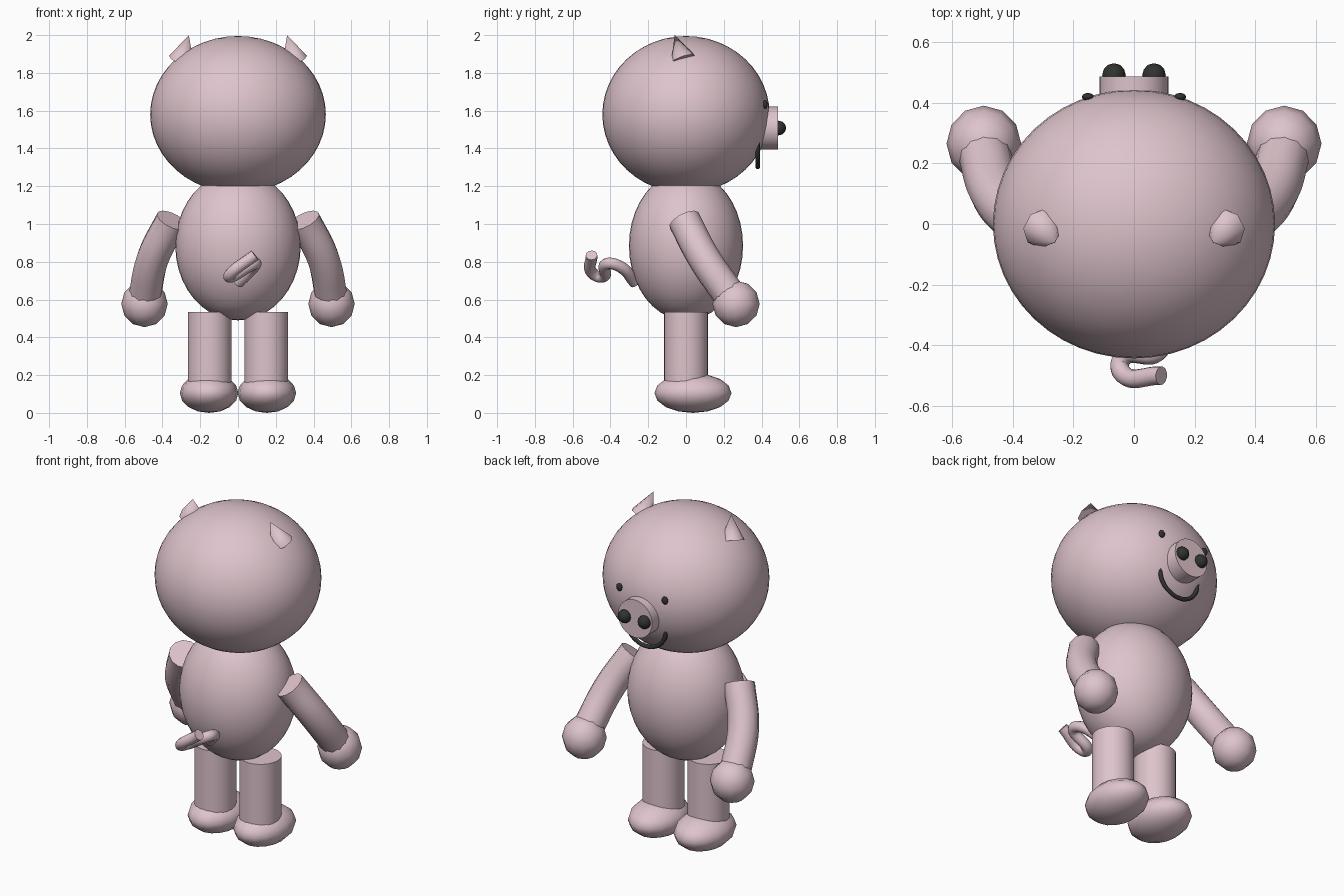
import bpy
import math
from mathutils import Vector

cube = bpy.data.objects.get("Cube")
if cube:
    bpy.data.objects.remove(cube, do_unlink=True)


def make_material(name, rgb):
    mat = bpy.data.materials.new(name)
    mat.use_nodes = True
    mat.diffuse_color = (*rgb, 1)
    mat.node_tree.nodes["Principled BSDF"].inputs["Base Color"].default_value = (*rgb, 1)
    return mat


pink = make_material("soft_pink", (0.73, 0.55, 0.60))
dark = make_material("charcoal", (0.03, 0.033, 0.03))


def smooth(obj, angle=50):
    bpy.ops.object.select_all(action="DESELECT")
    obj.select_set(True)
    bpy.context.view_layer.objects.active = obj
    bpy.ops.object.shade_smooth_by_angle(angle=math.radians(angle))


def finish(name, mat, scale=(1, 1, 1)):
    obj = bpy.context.object
    obj.name = name
    obj.scale = scale
    obj.data.materials.append(mat)
    smooth(obj)
    return obj


def ball(name, center, radii, mat=pink, segments=32):
    bpy.ops.mesh.primitive_uv_sphere_add(segments=segments, ring_count=segments // 2,
                                         radius=1, location=center)
    return finish(name, mat, radii)


def cone(name, start, end, r1, r2, sides=32):
    start, end = Vector(start), Vector(end)
    axis = end - start
    bpy.ops.mesh.primitive_cone_add(vertices=sides, radius1=r1, radius2=r2,
                                    depth=axis.length, location=(start + end) / 2,
                                    rotation=axis.to_track_quat("Z", "Y").to_euler())
    return finish(name, pink)


def tube(name, points, radius, mat=pink):
    """Bent round tube whose flat end caps are dark."""
    curve = bpy.data.curves.new(name, "CURVE")
    curve.dimensions = "3D"
    curve.bevel_depth = radius
    curve.bevel_resolution = 4
    curve.use_fill_caps = True
    spline = curve.splines.new("BEZIER")
    spline.bezier_points.add(len(points) - 1)
    for knot, co in zip(spline.bezier_points, points):
        knot.co = co
        knot.handle_left_type = knot.handle_right_type = "AUTO"
    helper = bpy.data.objects.new(name + "_path", curve)
    bpy.context.collection.objects.link(helper)
    graph = bpy.context.evaluated_depsgraph_get()
    mesh = bpy.data.meshes.new_from_object(helper.evaluated_get(graph))
    bpy.data.objects.remove(helper, do_unlink=True)
    obj = bpy.data.objects.new(name, mesh)
    bpy.context.collection.objects.link(obj)
    mesh.materials.clear()
    mesh.materials.append(mat)
    mesh.materials.append(dark)
    for face in mesh.polygons:
        face.material_index = 1 if len(face.vertices) > 4 else 0
    smooth(obj)
    return obj


# Head and body
ball("head", (0, 0, 1.58), (0.465, 0.443, 0.415), segments=48)
ball("body", (0, 0, 0.885), (0.332, 0.302, 0.395), segments=40)

# Paired parts
for side, s in (("left", 1), ("right", -1)):
    cone(side + "_ear", (s * 0.30, -0.015, 1.87), (s * 0.26, -0.06, 2.0), 0.068, 0, 8)
    ball(side + "_eye", (s * 0.152, 0.419, 1.633), (0.02, 0.013, 0.023), dark, 12)
    ball(side + "_nostril", (s * 0.066, 0.49, 1.508), (0.039, 0.04, 0.039), dark, 12)
    tube(side + "_arm", [(s * 0.35, -0.01, 1.02), (s * 0.45, 0.095, 0.82),
                         (s * 0.495, 0.24, 0.61)], 0.087)
    ball(side + "_hand", (s * 0.495, 0.265, 0.577), (0.123, 0.125, 0.123), segments=12)
    cone(side + "_leg", (s * 0.15, 0, 0.1), (s * 0.15, 0, 0.535), 0.116, 0.116)
    ball(side + "_foot", (s * 0.153, 0.037, 0.105), (0.155, 0.204, 0.105), segments=16)

# Snout
cone("snout", (0, 0.37, 1.508), (0, 0.487, 1.508), 0.114, 0.114)

# Smile
smile = [(0.135 * math.cos(a), 0.38, 1.435 - 0.133 * math.sin(a))
         for a in (math.pi * i / 6 for i in range(7))]
tube("mouth", smile, 0.012, dark)

# Curly tail
tube("tail", [(0, -0.27, 0.69), (0.085, -0.35, 0.775), (0.085, -0.415, 0.79),
              (-0.04, -0.445, 0.72), (-0.04, -0.49, 0.735), (0.09, -0.5, 0.835)], 0.031)
